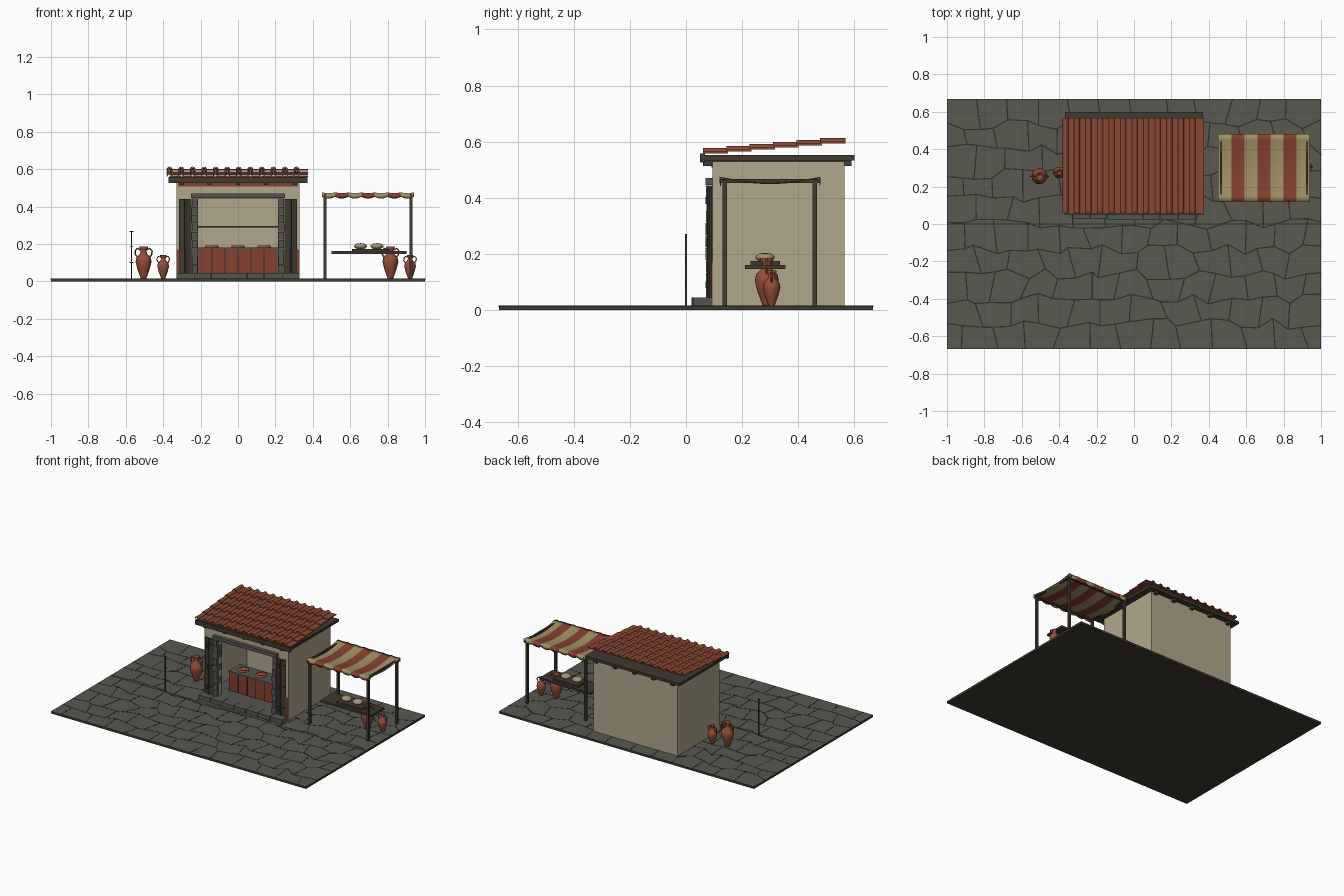
import bpy, bmesh, math, random
from mathutils import Vector, Matrix

random.seed(4)
cube = bpy.data.objects.get("Cube")
if cube:
    bpy.data.objects.remove(cube, do_unlink=True)


def material(name, r, g, b):
    m = bpy.data.materials.new(name)
    m.use_nodes = True
    m.diffuse_color = (r, g, b, 1)
    node = m.node_tree.nodes["Principled BSDF"]
    node.inputs["Base Color"].default_value = (r, g, b, 1)
    node.inputs["Roughness"].default_value = 0.9
    return m


PAVING = material("paving grey", .1, .1, .082)
CRACK = material("joint dark", .03, .028, .022)
STONE = material("trim stone", .09, .09, .078)
WOOD = material("dark wood", .05, .042, .03)
PLASTER = material("beige plaster", .44, .39, .27)
TILE = material("roof terracotta", .26, .065, .033)
RED = material("painted red", .24, .05, .03)
CLOTH = material("beige cloth", .36, .28, .13)
CLAY = material("jar clay", .3, .075, .04)
BREAD = material("pale bread", .36, .3, .17)


def finish(name, bm, *mats, smooth=False):
    mesh = bpy.data.meshes.new(name)
    bmesh.ops.recalc_face_normals(bm, faces=bm.faces)
    bm.to_mesh(mesh)
    bm.free()
    for m in mats:
        mesh.materials.append(m)
    for p in mesh.polygons:
        p.use_smooth = smooth
    obj = bpy.data.objects.new(name, mesh)
    bpy.context.collection.objects.link(obj)
    return obj


def add_box(bm, x, y, z, rot=0):
    """Each argument is a (low, high) range; rot turns the box about its own z axis."""
    centre = Vector([sum(r) / 2 for r in (x, y, z)])
    size = [r[1] - r[0] for r in (x, y, z)]
    mat = Matrix.Translation(centre) @ Matrix.Rotation(rot, 4, 'Z') @ Matrix.Diagonal((*size, 1))
    return bmesh.ops.create_cube(bm, size=1, matrix=mat)


def boxes(name, mat, *ranges):
    bm = bmesh.new()
    for r in ranges:
        add_box(bm, *r)
    return finish(name, bm, mat)


def mid(c, half):
    return (c - half, c + half)


def lathe(name, mat, profile, at, scale=1, steps=20):
    bm = bmesh.new()
    vs = [bm.verts.new((r, 0, z)) for r, z in profile]
    es = [bm.edges.new(p) for p in zip(vs, vs[1:])]
    bmesh.ops.spin(bm, geom=vs + es, cent=(0, 0, 0), axis=(0, 0, 1), angle=math.tau, steps=steps)
    bmesh.ops.remove_doubles(bm, verts=bm.verts, dist=1e-4)
    obj = finish(name, bm, mat, smooth=True)
    obj.location, obj.scale = at, (scale,) * 3
    return obj


# Ground slab: paved top, dark sides and underside
G = .015
bm = bmesh.new()
add_box(bm, (-1, 1), (-.667, .667), (0, G))
bm.normal_update()
for f in bm.faces:
    f.material_index = 0 if f.normal.z > .5 else 1
finish("ground", bm, PAVING, WOOD)

# Irregular paving joints from a jittered brick lattice
COLS, ROWS = 24, 10
pts = {}
for j in range(ROWS + 1):
    for k in range(COLS + 1):
        px = -1 + 2 * k / COLS + random.uniform(-.028, .028) * (0 < k < COLS)
        py = -.667 + 1.334 * j / ROWS + random.uniform(-.03, .03) * (0 < j < ROWS)
        pts[k, j] = Vector((px, py, G))
bm = bmesh.new()


def joint(a, b):
    d = b - a
    turn = math.atan2(d.y, d.x)
    c = (a + b) / 2
    add_box(bm, mid(c.x, d.length / 2), mid(c.y, .0032), (G - .004, G + .001), turn)


for j in range(1, ROWS):
    for k in range(COLS):
        joint(pts[k, j], pts[k + 1, j])
for j in range(ROWS):
    for k in range(1, COLS):
        if (k + j) % 2:
            joint(pts[k, j], pts[k, j + 1])
joint(Vector((-1, 0, G)), Vector((1, 0, G)))
finish("paving_joints", bm, CRACK)

# Shop walls: back, sides, front piers, panel over the opening
FRONT, BACK, TOP, T = .095, .565, .53, .02
walls = [((-.33, .33), (BACK - T, BACK), (G, TOP)),
         ((-.23, .23), (FRONT, FRONT + T), (.44, TOP))]
for s in (-1, 1):
    walls.append((mid(s * .32, .01), (FRONT, BACK), (G, TOP)))
    walls.append((mid(s * .27, .055), (FRONT, FRONT + T), (G, TOP)))
boxes("shop_walls", PLASTER, *walls)
boxes("shop_floor", STONE, ((-.32, .32), (FRONT, BACK - T), (G, .045)))
boxes("red_wall_bands", RED, ((-.32, .32), mid(FRONT, .004), (.507, .525)),
      *[(mid(s * .272, .057), mid(FRONT, .004), (.045, .17)) for s in (-1, 1)])

# Stone step and door surround built of separate blocks
step = []
for i in range(7):
    x = -.33 + i * .66 / 7
    step.append(((x, x + .092), (.02 + random.uniform(0, .008), FRONT), (G, .045)))
boxes("front_step", STONE, *step)
blocks = []
for s in (-1, 1):
    for i in range(9):
        z = .045 + i * .0445
        blocks.append((mid(s * .231, random.uniform(.014, .018)),
                       (random.uniform(.068, .078), .125), (z, z + .042)))
blocks.append(((-.25, .25), (.07, .125), (.445, .47)))
boxes("door_surround", STONE, *blocks)

# Folded shutters at each side of the opening
bm = bmesh.new()
for s in (-1, 1):
    for n, x in enumerate((.265, .299)):
        add_box(bm, mid(s * x, .016), mid(.084, .005), (.045, .44), s * (.3 if n else -.3))
        for z in (.09, .24, .39):
            add_box(bm, mid(s * x, .014), mid(.077, .004), mid(z, .012), s * (.3 if n else -.3))
finish("folding_shutters", bm, WOOD)

# Serving counter with sunken jar mouths
boxes("counter_body", RED, ((-.21, .21), (.2, .32), (.045, .174)))
boxes("counter_top", STONE, ((-.213, .213), (.197, .323), (.174, .182)))
boxes("counter_dividers", CRACK,
      *[(mid(x, .003), (.197, .21), (.045, .174)) for x in (-.14, -.07, 0, .07, .14)])
for x in (-.14, 0, .14):
    lathe("counter_jar_mouth", CLAY,
          [(0, .001), (.02, .001), (.022, .009), (.034, .009), (.036, 0)], (x, .26, .182))
boxes("wall_shelf", WOOD, ((-.31, .31), (.43, .545), mid(.292, .005)))

# Roof deck, eaves boards and rafters
boxes("roof_deck", WOOD, ((-.37, .37), (.055, .6), (.533, .552)),
      ((-.372, .372), (.05, .068), (.525, .558)))
boxes("rafters", WOOD,
      *[(mid(x * .15, .012), (.06, .59), (.514, .535)) for x in range(-2, 3)])

# Roof tiles: one pan with a hollow round cover, repeated up and across the roof
bm = bmesh.new()
PITCH, LENGTH = .0617, .09
add_box(bm, mid(0, PITCH / 2 - .001), (0, LENGTH), (0, .006))
arch = [(r * math.cos(a), r * math.sin(a) + .003)
        for r, order in ((.016, range(9)), (.011, range(8, -1, -1)))
        for a in [math.pi * i / 8 for i in order]]
face = bm.faces.new([bm.verts.new((x - PITCH / 2, 0, z)) for x, z in arch])
ext = bmesh.ops.extrude_face_region(bm, geom=[face])
bmesh.ops.translate(bm, vec=(0, LENGTH, 0),
                    verts=[v for v in ext["geom"] if isinstance(v, bmesh.types.BMVert)])
tiles = finish("roof_tiles", bm, TILE)
tiles.location = (-.37 + PITCH / 2 + .004, .06, .558)
for count, offset in ((12, (PITCH, 0, 0)), (6, (0, .0835, .0072))):
    arr = tiles.modifiers.new("repeat", 'ARRAY')
    arr.count = count
    arr.use_relative_offset = False
    arr.use_constant_offset = True
    arr.constant_offset_displace = offset

# Awning frame
frame = [(mid(x, .008), mid(y, .008), (G, .462)) for x in (.465, .925) for y in (.138, .458)]
frame += [((.452, .938), mid(y, .006), (.45, .462)) for y in (.138, .458)]
frame += [(mid(x, .006), (.12, .48), (.453, .467)) for x in (.465, .925)]
boxes("awning_frame", WOOD, *frame)

# Striped awning cloth: sagging between rails, scalloped at the ends
bm = bmesh.new()
STRIPES, SUB, SPAN = 7, 6, 12
grid = []
for i in range(STRIPES * SUB + 1):
    wave = abs(math.sin(math.pi * i / SUB))
    x = .45 + .49 * i / (STRIPES * SUB)
    row = [(x, .122, .452 - .01 * wave)]
    for j in range(SPAN + 1):
        v = j / SPAN
        row.append((x, .12 + .36 * v, .475 - .02 * math.sin(math.pi * v) - .003 * wave))
    row.append((x, .478, .452 - .01 * wave))
    grid.append([bm.verts.new(p) for p in row])
for i, (a, b) in enumerate(zip(grid, grid[1:])):
    for j in range(len(a) - 1):
        f = bm.faces.new((a[j], b[j], b[j + 1], a[j + 1]))
        f.material_index = (i // SUB) % 2
cloth = finish("awning_cloth", bm, CLOTH, RED, smooth=True)
cloth.modifiers.new("thickness", 'SOLIDIFY').thickness = .003

# Market table top with tray and loaves
boxes("table_top", WOOD, ((.5, .9), (.21, .355), (.146, .161)))
boxes("bread_tray", WOOD, ((.61, .81), (.23, .335), (.161, .174)))
for x in (.655, .743):
    lathe("bread_loaf", BREAD,
          [(0, 0), (.022, 0), (.034, .01), (.034, .018), (.022, .027), (0, .03)], (x, .282, .174))

# Two-handled storage jars
JAR = [(0, 0), (.09, 0), (.1, .04), (.19, .28), (.25, .52), (.225, .66), (.11, .78),
       (.09, .9), (.14, .96), (.13, 1), (.08, .98), (.07, .8), (0, .75)]
HANDLE = [(.09, .9), (.2, .95), (.27, .86), (.25, .74), (.19, .68)]
for x, y, h in ((-.505, .255, .17), (-.4, .275, .125), (.815, .288, .17), (.92, .305, .125)):
    lathe("storage_jar", CLAY, JAR, (x, y, G), h)
    curve = bpy.data.curves.new("jar_handles", 'CURVE')
    curve.dimensions = '3D'
    curve.bevel_depth, curve.bevel_resolution = .028, 1
    curve.materials.append(CLAY)
    for s in (-1, 1):
        spline = curve.splines.new('POLY')
        spline.points.add(len(HANDLE) - 1)
        for p, (hx, hz) in zip(spline.points, HANDLE):
            p.co = (s * hx, 0, hz, 1)
    handles = bpy.data.objects.new("jar_handles", curve)
    handles.location, handles.scale = (x, y, G), (h, h, h)
    bpy.context.collection.objects.link(handles)

# Thin marker pole with pegs
boxes("marker_pole", WOOD, (mid(-.57, .003), mid(0, .003), (G, .27)),
      *[(mid(-.57, .011), mid(0, .002), mid(z, .002)) for z in (.1, .185, .267)])
